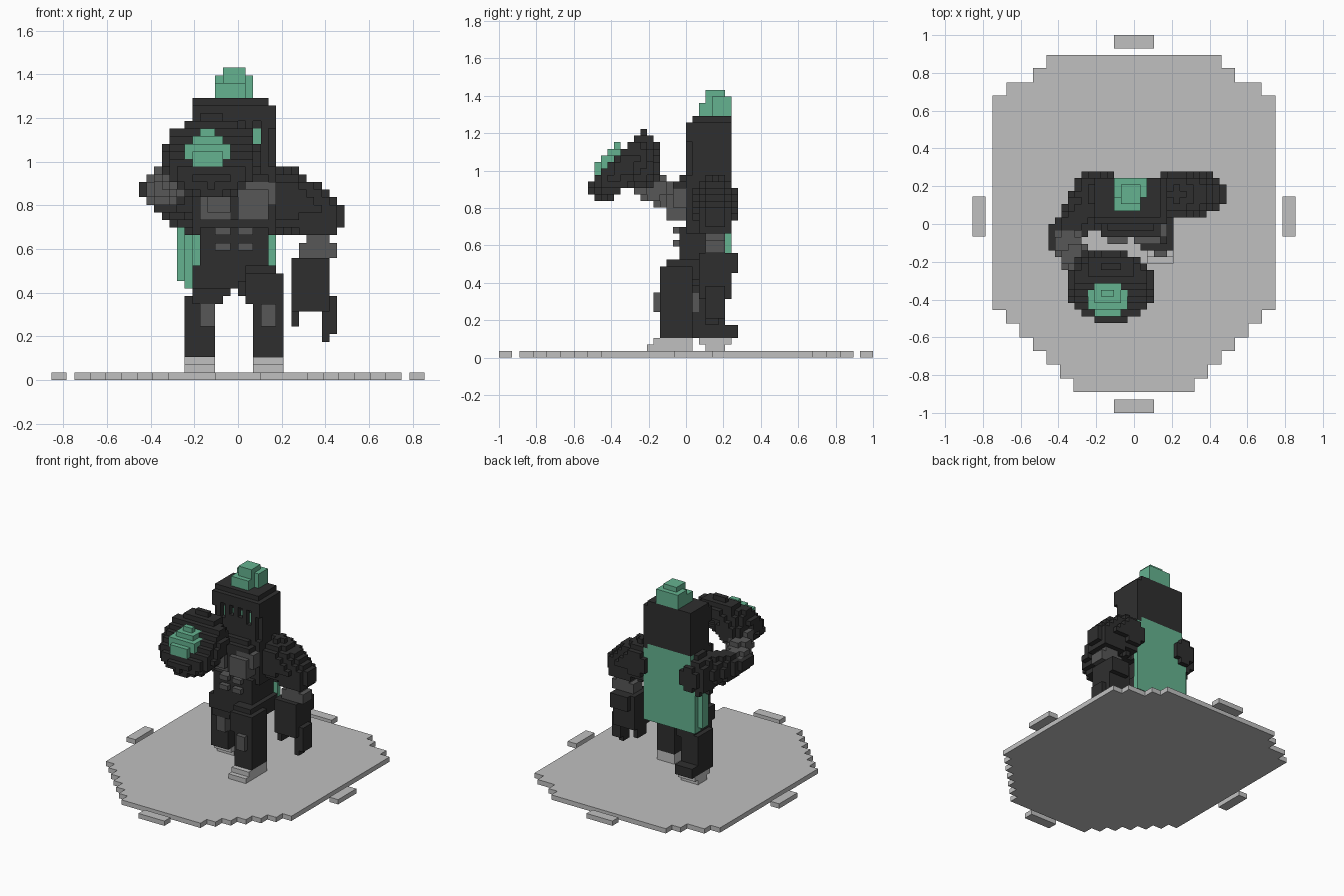
import bpy
import bmesh
from mathutils import Vector

cube = bpy.data.objects.get("Cube")
if cube:
    bpy.data.objects.remove(cube)

V = 0.0349          # edge of one block
blocks = {}         # cell -> part name, later parts replace earlier ones
part_colour = {}


def material(name, rgb):
    m = bpy.data.materials.new(name)
    m.use_nodes = True
    m.diffuse_color = (*rgb, 1)
    m.node_tree.nodes["Principled BSDF"].inputs["Base Color"].default_value = (*rgb, 1)
    return m


DARK = material("charcoal", (0.028, 0.028, 0.028))
GREY = material("mid grey", (0.095, 0.095, 0.095))
LIGHT = material("light grey", (0.53, 0.53, 0.53))
GREEN = material("sea green", (0.13, 0.45, 0.28))


# Shapes: tests on a block centre, in block units
def box(x0, x1, y0, y1, z0, z1):
    return lambda p: x0 < p.x < x1 and y0 < p.y < y1 and z0 < p.z < z1


def ball(centre, radii):
    c = Vector(centre)
    return lambda p: sum(((p[i] - c[i]) / radii[i]) ** 2 for i in range(3)) < 1


def limb(a, b, r0, r1):
    a, b = Vector(a), Vector(b)
    d = b - a

    def test(p):
        t = min(1, max(0, (p - a).dot(d) / d.length_squared))
        return (p - a - d * t).length < r0 + (r1 - r0) * t
    return test


def disc(centre, normal, radius, half):
    c, n = Vector(centre), Vector(normal).normalized()

    def test(p):
        h = (p - c).dot(n)
        return abs(h) < half and (p - c - n * h).length < radius - 0.5 * abs(h)
    return test


CELLS = [(x, y, z) for x in range(-16, 16) for y in range(-17, 10) for z in range(1, 42)]


def part(name, colour, *shapes):
    part_colour[name] = colour
    for c in CELLS:
        p = Vector(c) + Vector((0.5, 0.5, 0.5))
        if any(s(p) for s in shapes):
            blocks[c] = name


def carve(*shapes):
    for c in list(blocks):
        p = Vector(c) + Vector((0.5, 0.5, 0.5))
        if any(s(p) for s in shapes):
            del blocks[c]


# Trunk
part("torso", DARK, box(-6, 5, 0, 6, 19, 28), box(-5, 4, -1, 6, 14, 20),
     box(-5, 4, -2, 0, 21, 27), box(-6, 5, -1, 6, 12, 15))
part("chest", GREY, box(-5, -1, -2, 0, 21, 25), box(-4, -1, -3, 0, 22, 25),
     box(0, 4, -3, 0, 21, 25), box(1, 5, -2, 0, 23, 26))
part("abdomen", GREY, *[box(x, x + 2, -2, 0, z, z + 1) for x in (-3, 0) for z in (17, 19)])

# Legs: left one stepping forward, right one trailing
part("left_leg", DARK, box(1, 6, -4, 1, 10, 14), box(2, 6, -4, 1, 3, 11),
     box(1, 5, -3, 3, 12, 15), box(0, 2, -2, 2, 11, 13))
part("right_leg", DARK, box(-6, -2, 0, 6, 10, 14), box(-7, -3, 1, 6, 3, 11),
     box(-6, -1, 0, 5, 11, 15), box(-7, -3, 2, 8, 3, 5))
part("left_knee", GREY, box(3, 5, -5, -3, 7, 10))
part("right_knee", GREY, box(-5, -3, 0, 2, 7, 10))
part("left_foot", LIGHT, box(2, 6, -6, 1, 1, 2), box(2, 6, -5, 1, 2, 3))
part("right_foot", LIGHT, box(-7, -3, 2, 7, 2, 3), box(-7, -3, 3, 6, 1, 2))

# Helmet with four recessed slits
part("helmet", DARK, box(-6, 5, 1, 7, 25, 36), box(-5, 4, 0, 6, 25, 36),
     box(-6, 4, 1, 7, 36, 37), box(-6, 5, 0, 7, 33, 36), box(-4, 3, -1, 2, 25, 28))
slits = [(-4, 31), (-2, 32), (0, 32), (2, 31)]
carve(*[box(x, x + 1, -1, 1, z, 34) for x, z in slits])
part("eyes", GREEN, *[box(x, x + 1, 1, 2, z, 33) for x, z in slits])
part("crest", GREEN, box(-3, 1, 2, 7, 37, 39), box(-3, 2, 4, 7, 37, 40),
     box(-2, 1, 3, 6, 39, 41))

# Left arm hanging at the side
part("left_shoulder", DARK, ball((6.5, 4.5, 23.5), (4, 3.8, 4.2)),
     limb((7, 4.5, 24), (11, 4.5, 21.8), 3.4, 3), box(8, 13, 2, 7, 19, 22))
part("left_forearm", GREY, box(9, 12, 3, 6, 15, 19), box(8, 13, 3, 6, 16, 18))
part("left_gauntlet", DARK, box(7, 12, 2, 7, 9, 16), box(8, 12, 2, 8, 13, 16),
     box(7, 8, 3, 6, 7, 10), box(8, 9, 3, 6, 8, 10),
     box(11, 13, 3, 6, 6, 11), box(11, 12, 3, 5, 5, 7))
carve(box(8, 11, 3, 6, 8, 13))

# Right arm bent forward
part("right_shoulder", DARK, ball((-6, 4.5, 23.5), (3.6, 3.8, 4.2)),
     limb((-6, 4, 23.5), (-10, -1, 24.5), 3.4, 2.5), box(-13, -10, -4, 0, 24, 26))
part("right_forearm", GREY, limb((-10, -3, 25), (-7.5, -7.5, 27.5), 2.2, 2.2))

# Round tilted gauntlet with a glowing lens
part("right_gauntlet", DARK, disc((-3.5, -9.5, 29.3), (0, -1, 1), 6.7, 2),
     ball((-6, -7, 29), (3.5, 3, 3)))
part("lens", GREEN, disc((-4, -11.5, 30), (0, -1, 1), 3.1, 1.1))
part("lens_glint", LIGHT, box(-4, -2, -12, -10, 30, 31))

# Cape, curving forward on the right
part("cape", GREEN, box(-8, -7, 4, 6, 13, 25), box(-7, -6, 5, 7, 12, 26),
     box(-6, -4, 6, 7, 12, 28), box(-4, 4, 6, 7, 12, 28), box(4, 5, 6, 7, 12, 27))

# Turn the blocks into one shell per part
SIDES = {(1, 0, 0): [(1, 0, 0), (1, 1, 0), (1, 1, 1), (1, 0, 1)],
         (0, 1, 0): [(0, 1, 0), (0, 1, 1), (1, 1, 1), (1, 1, 0)],
         (0, 0, 1): [(0, 0, 1), (1, 0, 1), (1, 1, 1), (0, 1, 1)]}


def finish(name, bm, colour):
    mesh = bpy.data.meshes.new(name)
    bm.to_mesh(mesh)
    bm.free()
    mesh.materials.append(colour)
    bpy.context.scene.collection.objects.link(bpy.data.objects.new(name, mesh))


for name, colour in part_colour.items():
    bm = bmesh.new()
    corners = {}
    for cell in [c for c in blocks if blocks[c] == name]:
        for axis, quad in SIDES.items():
            for sign in (1, -1):
                if tuple(c + sign * a for c, a in zip(cell, axis)) in blocks:
                    continue
                ring = []
                for q in (quad if sign > 0 else quad[::-1]):
                    k = tuple(c + o - (a if sign < 0 else 0)
                              for c, o, a in zip(cell, q, axis))
                    if k not in corners:
                        corners[k] = bm.verts.new(Vector(k) * V)
                    ring.append(corners[k])
                bm.faces.new(ring)
    finish(name, bm, colour)


# Stepped ground plate and four separate tabs
def slab(name, outline):
    bm = bmesh.new()
    face = bm.faces.new([bm.verts.new((x, y, 0)) for x, y in outline])
    top = bmesh.ops.extrude_face_region(bm, geom=[face])["geom"]
    bmesh.ops.translate(bm, vec=(0, 0, V),
                        verts=[v for v in top if isinstance(v, bmesh.types.BMVert)])
    bmesh.ops.recalc_face_normals(bm, faces=bm.faces)
    finish(name, bm, LIGHT)


steps = [(0.32, -0.89)]
for i in range(6):
    x, y = steps[-1]
    steps += [(x, y + 0.0725), (x + 0.0717, y + 0.0725)]
steps += [(0.75, 0.68), (0.675, 0.68), (0.675, 0.75), (0.535, 0.75),
          (0.535, 0.825), (0.463, 0.825), (0.463, 0.895)]
slab("ground_plate", steps + [(-x, y) for x, y in reversed(steps)])


def tab(name, x0, x1, y0, y1):
    slab(name, [(x0, y0), (x1, y0), (x1, y1), (x0, y1)])


tab("front_tab", -0.105, 0.105, -1, -0.93)
tab("back_tab", -0.105, 0.105, 0.93, 1)
tab("left_tab", 0.785, 0.855, -0.065, 0.145)
tab("right_tab", -0.855, -0.785, -0.065, 0.145)
